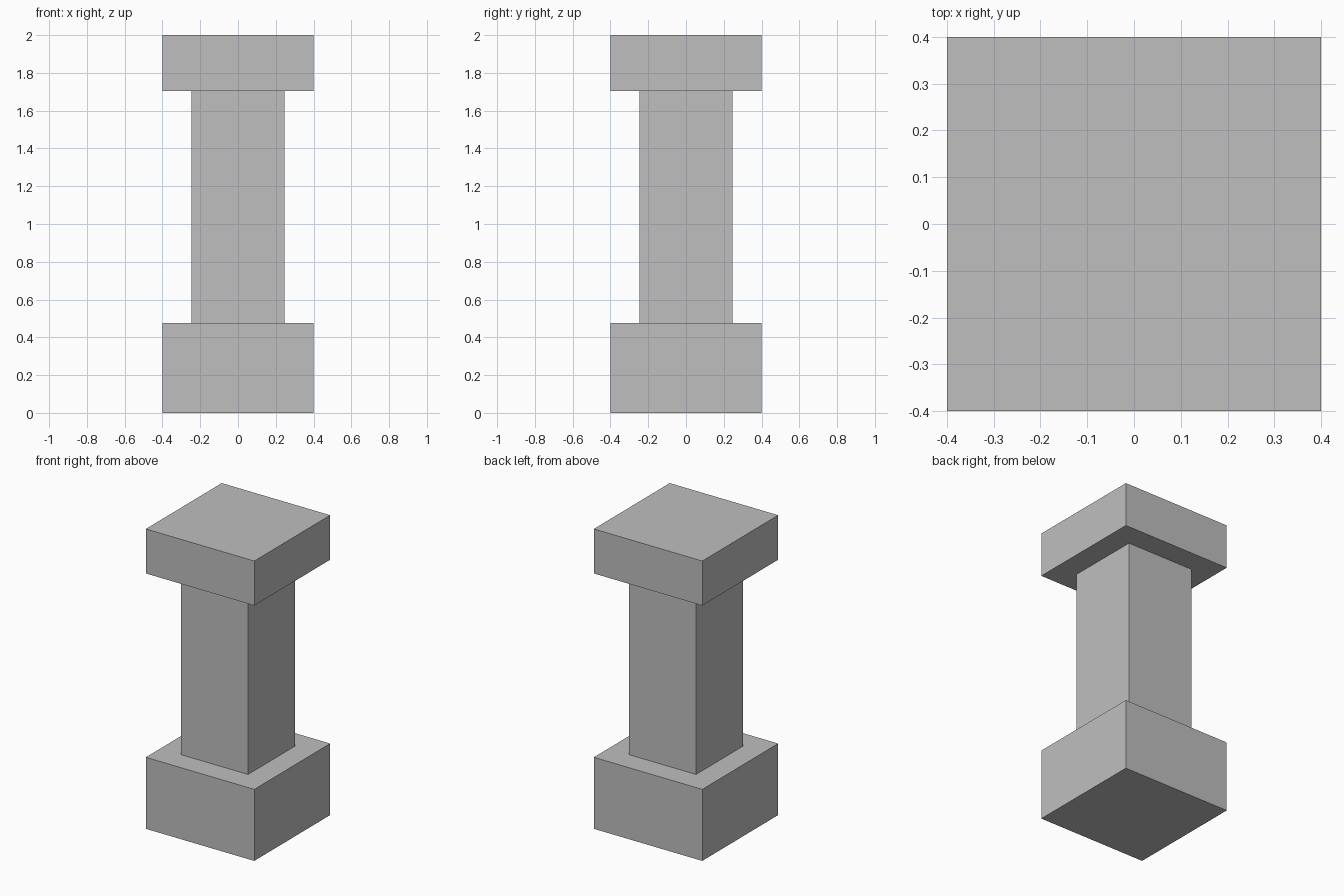
import bpy

default_cube = bpy.data.objects.get("Cube")
if default_cube:
    bpy.data.objects.remove(default_cube, do_unlink=True)

# Plain grey stone
stone = bpy.data.materials.new("grey_stone")
stone.use_nodes = True
color = (0.52, 0.52, 0.52, 1.0)
stone.diffuse_color = color
stone.node_tree.nodes["Principled BSDF"].inputs["Base Color"].default_value = color


def add_block(name, width, bottom, top):
    """Square block centred on the z axis between two heights."""
    bpy.ops.mesh.primitive_cube_add(size=1, location=(0, 0, (bottom + top) / 2))
    block = bpy.context.object
    block.name = name
    block.scale = (width, width, top - bottom)
    bpy.ops.object.transform_apply(location=False, rotation=False, scale=True)
    block.data.materials.append(stone)
    return block


BASE_TOP = 0.477
CAP_BOTTOM = 1.703

# Pedestal, square column and capital
add_block("base", 0.8, 0, BASE_TOP)
add_block("shaft", 0.494, BASE_TOP, CAP_BOTTOM)
add_block("capital", 0.8, CAP_BOTTOM, 2)
